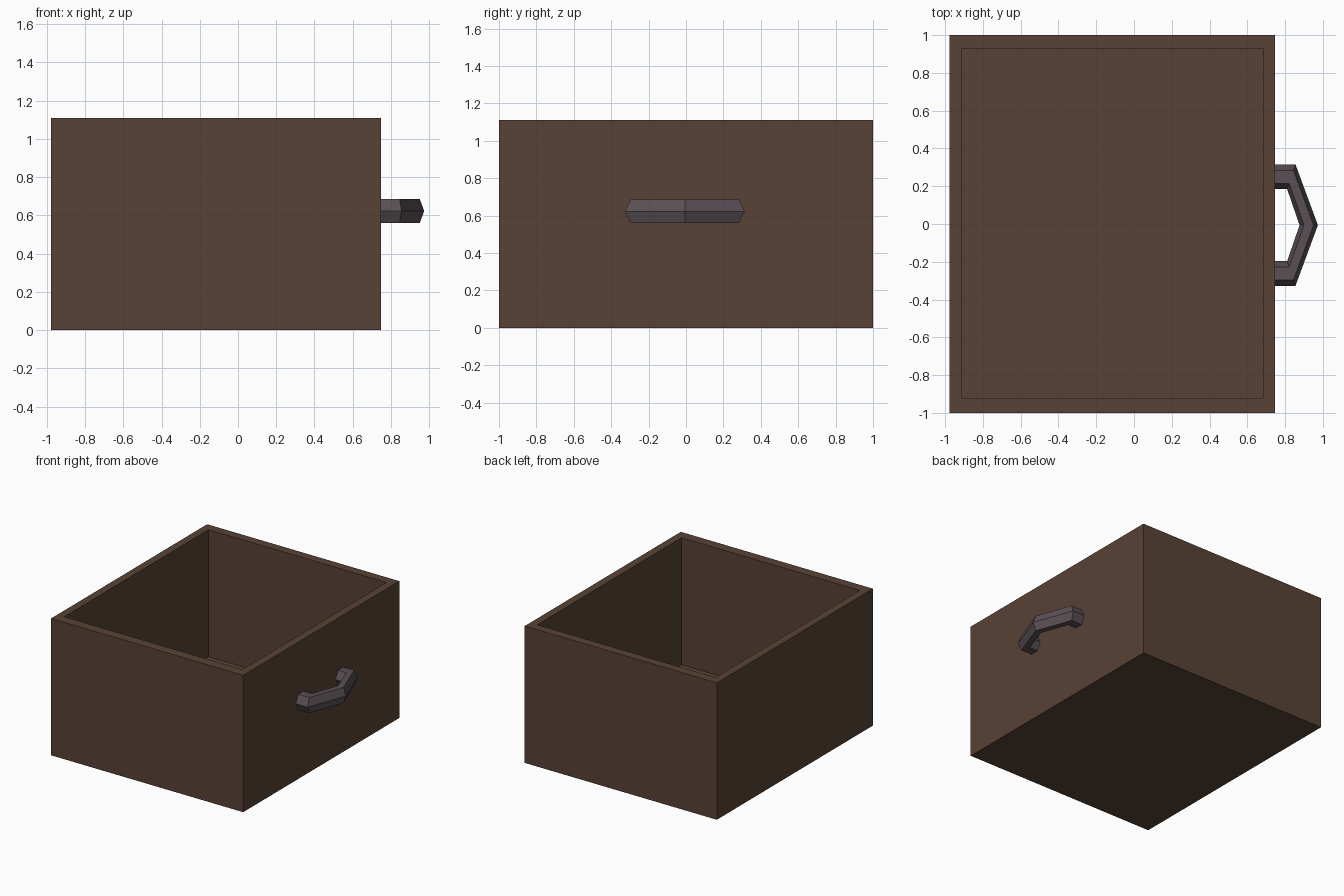
import bpy, bmesh

if "Cube" in bpy.data.objects:
    bpy.data.objects.remove(bpy.data.objects["Cube"])


def material(name, rgb):
    m = bpy.data.materials.new(name)
    m.diffuse_color = (*rgb, 1.0)
    m.use_nodes = True
    m.node_tree.nodes["Principled BSDF"].inputs["Base Color"].default_value = m.diffuse_color
    return m


def add_object(name, bm, mat):
    bmesh.ops.recalc_face_normals(bm, faces=bm.faces[:])
    mesh = bpy.data.meshes.new(name)
    bm.to_mesh(mesh)
    bm.free()
    mesh.materials.append(mat)
    obj = bpy.data.objects.new(name, mesh)
    bpy.context.collection.objects.link(obj)
    return obj


wood = material("dark brown wood", (0.098, 0.0545, 0.037))
iron = material("dark grey metal", (0.102, 0.08, 0.089))

# Drawer box: outer block, then the top is inset and sunk to make the cavity
X0, X1, H, FLOOR = -0.977, 0.747, 1.11, 0.08
bm = bmesh.new()
bmesh.ops.create_cube(bm, size=2)
for v in bm.verts:
    v.co.x = X0 if v.co.x < 0 else X1
    v.co.z = 0 if v.co.z < 0 else H
bm.normal_update()
top = max(bm.faces, key=lambda f: f.normal.z)
bmesh.ops.inset_individual(bm, faces=[top], thickness=0.05)
for v in top.verts:
    v.co.x = X0 + 0.063 if v.co.x < 0 else X1 - 0.063
    v.co.y = -0.92 if v.co.y < 0 else 0.928
sunk = bmesh.ops.extrude_discrete_faces(bm, faces=[top])["faces"][0]
for v in sunk.verts:
    v.co.z = FLOOR
add_object("drawer_box", bm, wood)

# Pull handle: six-sided bar swept through five rings
CY, CZ, HZ = -0.006, 0.623, 0.0635
half = [  # ring centre x, y and half-width vector x, y
    (0.742, 0.2555, 0.0, 0.0655),
    (0.833, 0.2555, 0.022, 0.0655),
    (0.925, 0.0, 0.0485, 0.0),
]
rings = half + [(x, -y, hx, -hy) for x, y, hx, hy in half[1::-1]]
profile = [(1, 0), (0.52, 1), (-0.52, 1), (-1, 0), (-0.52, -1), (0.52, -1)]
bm = bmesh.new()
loops = [[bm.verts.new((x + hx * a, CY + y + hy * a, CZ + HZ * b))
          for a, b in profile] for x, y, hx, hy in rings]
for p, q in zip(loops, loops[1:]):
    for i in range(6):
        j = (i + 1) % 6
        bm.faces.new((p[i], p[j], q[j], q[i]))
bm.faces.new(loops[0])
bm.faces.new(loops[-1])
add_object("pull_handle", bm, iron)
